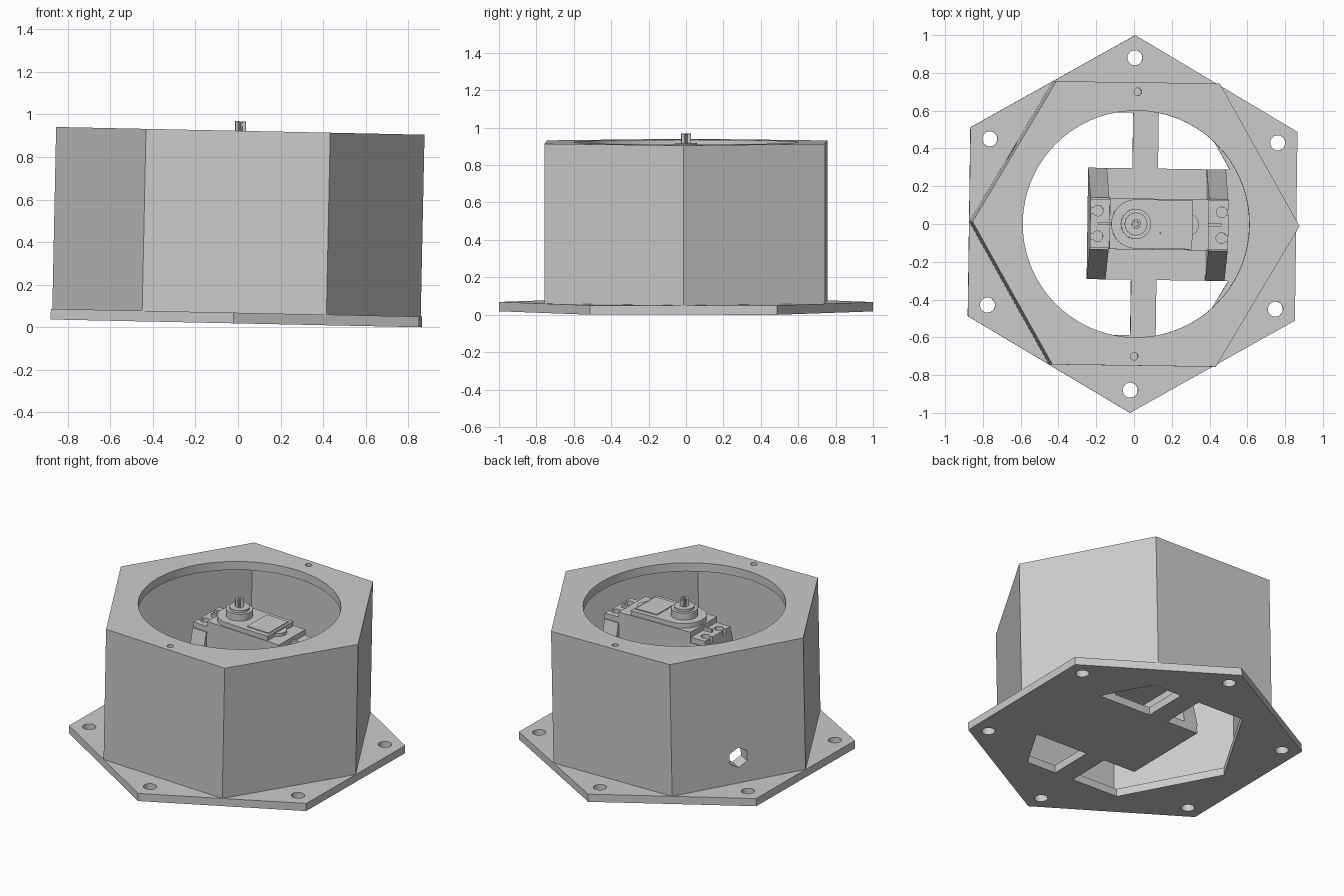
import bpy
import bmesh
from math import cos, sin, pi, radians
from mathutils import Matrix

if "Cube" in bpy.data.objects:
    bpy.data.objects.remove(bpy.data.objects["Cube"], do_unlink=True)

grey = bpy.data.materials.new("plain_grey")
grey.use_nodes = True
COLOUR = (0.6, 0.6, 0.6, 1)
grey.diffuse_color = COLOUR
grey.node_tree.nodes["Principled BSDF"].inputs["Base Color"].default_value = COLOUR

parts = []


def ring(radius, sides, cx=0, cy=0, turn=0):
    """Points of a regular polygon."""
    angles = [turn + 2 * pi * i / sides for i in range(sides)]
    return [(cx + radius * cos(a), cy + radius * sin(a)) for a in angles]


def rect(x0, x1, y0, y1):
    return [(x0, y0), (x1, y0), (x1, y1), (x0, y1)]


def prism(name, points, low, high, along_x=False):
    """Extrude a profile along z, or a y-z profile along x."""
    bm = bmesh.new()

    def place(u, v, h):
        return (h, u, v) if along_x else (u, v, h)

    bottom = [bm.verts.new(place(u, v, low)) for u, v in points]
    top = [bm.verts.new(place(u, v, high)) for u, v in points]
    bm.faces.new(bottom)
    bm.faces.new(top)
    for i in range(len(points)):
        j = (i + 1) % len(points)
        bm.faces.new((bottom[i], bottom[j], top[j], top[i]))
    bmesh.ops.recalc_face_normals(bm, faces=bm.faces)
    mesh = bpy.data.meshes.new(name)
    bm.to_mesh(mesh)
    bm.free()
    mesh.materials.append(grey)
    obj = bpy.data.objects.new(name, mesh)
    bpy.context.collection.objects.link(obj)
    return obj


def part(*args, **kwargs):
    obj = prism(*args, **kwargs)
    parts.append(obj)
    return obj


def cut(obj, cutters):
    """Subtract the cutters, bake the result and remove the cutters."""
    for c in cutters:
        c.hide_render = True
        mod = obj.modifiers.new("cut", "BOOLEAN")
        mod.operation = "DIFFERENCE"
        mod.solver = "EXACT"
        mod.object = c
    graph = bpy.context.evaluated_depsgraph_get()
    baked = bpy.data.meshes.new_from_object(obj.evaluated_get(graph))
    obj.modifiers.clear()
    obj.data = baked
    for c in cutters:
        bpy.data.objects.remove(c, do_unlink=True)


PLATE, TOP = 0.05, 0.905
CAVITY, FLOOR = 0.76, 0.68       # hexagon radii inside the housing
APOTHEM = FLOOR * cos(pi / 6)
BAR_L, BAR_R = -0.005, 0.13      # narrow floor bars
DECK_L, DECK_Y = -0.235, 0.295   # floor under the motor

# Base plate with mounting holes and floor openings
base = part("base_plate", ring(1, 6, turn=pi / 2), 0, PLATE)
cutters = [prism("hole", ring(0.04, 24, x, y), -0.1, 0.2)
           for x, y in ring(0.88, 6, turn=pi / 2)]
left = [(BAR_L, APOTHEM), (-FLOOR / 2, APOTHEM), (-FLOOR, 0),
        (-FLOOR / 2, -APOTHEM), (BAR_L, -APOTHEM), (BAR_L, -DECK_Y),
        (DECK_L, -DECK_Y), (DECK_L, DECK_Y), (BAR_L, DECK_Y)]
cutters.append(prism("left_opening", left, -0.1, 0.2))
for s in (-1, 1):
    side = [(BAR_R, s * APOTHEM), (FLOOR / 2, s * APOTHEM),
            (FLOOR * 0.75, s * DECK_Y), (BAR_R, s * DECK_Y)]
    cutters.append(prism("side_opening", side, -0.1, 0.2))
cut(base, cutters)

# Hexagonal housing: cavity, round mouth, screw holes, cable hole
housing = part("housing", ring(0.866, 6), PLATE, TOP)
cable = prism("cable", ring(0.065, 6, 0, 0.215, pi / 2), 0.5, 1, along_x=True)
cable.rotation_euler.z = radians(150)
cut(housing, [prism("cavity", ring(CAVITY, 6), -0.1, TOP - 0.055),
              prism("mouth", ring(0.6, 72), 0.5, 1.1), cable]
    + [prism("screw", ring(0.02, 20, 0, y), 0.75, 1.1) for y in (-0.7, 0.7)])

# Sloped supports under the motor tabs
TAB = 0.74
slope = [(-DECK_Y, PLATE), (DECK_Y, PLATE), (0.137, TAB), (-0.137, TAB)]
for name, x0, x1 in (("left_support", -0.24, -0.14),
                     ("right_support", 0.388, 0.49)):
    part(name, slope, x0, x1, along_x=True)

# Motor case and slotted mounting tabs
CASE = 0.81
part("motor_case", rect(-0.138, 0.386, -0.135, 0.135), 0.325, CASE)
for name, x0, x1, hx, end in (("left_tab", -0.24, -0.138, -0.2, -0.26),
                              ("right_tab", 0.386, 0.492, 0.455, 0.51)):
    tab = part(name, rect(x0, x1, -0.13, 0.13), TAB, TAB + 0.035)
    slots = []
    for y in (-0.068, 0.068):
        slots.append(prism("eye", ring(0.028, 20, hx, y), 0.65, 0.85))
        slots.append(prism("slot", rect(min(hx, end), max(hx, end),
                                        y - 0.014, y + 0.014), 0.65, 0.85))
    cut(tab, slots)
    inner = x1 if hx < 0 else x0
    part(name + "_rib", rect(min(inner, hx), max(inner, hx), -0.008, 0.008),
         TAB + 0.035, TAB + 0.055)

# Gear cover with one round end, label plate and end bump
COVER = 0.84
arc = [(0.13 * cos(a), 0.13 * sin(a))
       for a in (pi / 2 + pi * i / 24 for i in range(25))]
part("gear_cover", arc + [(0.3, -0.13), (0.3, 0.13)], CASE, COVER)
part("end_bump", ring(0.06, 28, 0.275, 0), CASE, COVER - 0.01)
part("label_plate", rect(0.13, 0.285, -0.1, 0.1), COVER, COVER + 0.006)

# Bearing collar and toothed output shaft
part("bearing_collar", ring(0.08, 36), COVER, 0.885)
part("bearing_ring", ring(0.06, 32), 0.885, 0.9)
teeth = [(p if i % 2 else (p[0] * 0.84, p[1] * 0.84))
         for i, p in enumerate(ring(0.026, 36))]
shaft = part("output_shaft", teeth, 0.9, 0.95)
cut(shaft, [prism("bore", ring(0.011, 16), 0.91, 1)])

# Smooth the round surfaces and set the slight lean of the whole assembly
lean = (Matrix.Translation((-0.008, 0, 0.018))
        @ Matrix.Rotation(radians(1.2), 4, "Y")
        @ Matrix.Rotation(radians(-0.8), 4, "Z"))
bpy.ops.object.select_all(action="DESELECT")
for obj in parts:
    obj.matrix_world = lean
    obj.select_set(True)
bpy.context.view_layer.objects.active = housing
bpy.ops.object.shade_smooth_by_angle()
